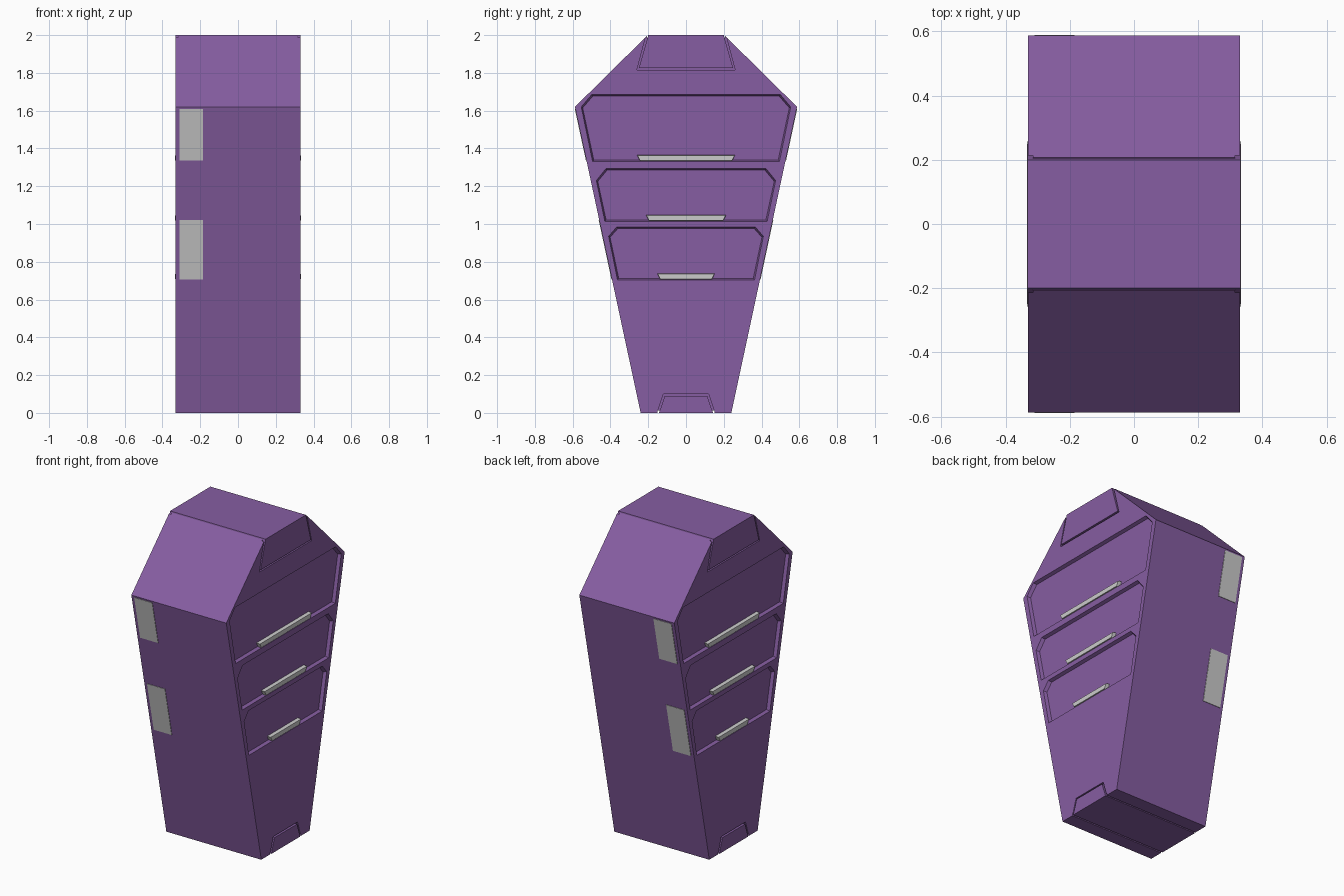
import bpy, bmesh, math
from mathutils import Vector

if "Cube" in bpy.data.objects:
    bpy.data.objects.remove(bpy.data.objects["Cube"])

W = 0.33       # half width of the body
DEPTH = 0.02   # recess depth

purple = bpy.data.materials.new("purple_paint")
purple.diffuse_color = (0.24, 0.11, 0.36, 1)
purple.use_nodes = True
purple.node_tree.nodes["Principled BSDF"].inputs["Base Color"].default_value = purple.diffuse_color


def sym(half):
    """Mirror a half outline (y, z), listed bottom to top, across y = 0."""
    return half + [(-y, z) for y, z in reversed(half)]


def inset(pts, d):
    """Shrink an outline by roughly d towards its centre."""
    zs = [z for _, z in pts]
    zc, zh = (max(zs) + min(zs)) / 2, (max(zs) - min(zs)) / 2
    yh = max(y for y, _ in pts)
    return [(y * (1 - d / yh), zc + (z - zc) * (1 - d / zh)) for y, z in pts]


def loft(name, x0, a, x1, b=None, mat=None):
    """Solid between outline a at x0 and outline b at x1."""
    b = b or a
    bm = bmesh.new()
    va = [bm.verts.new((x0, y, z)) for y, z in a]
    vb = [bm.verts.new((x1, y, z)) for y, z in b]
    bm.faces.new(va)
    bm.faces.new(vb[::-1])
    n = len(a)
    for i in range(n):
        bm.faces.new((va[i], vb[i], vb[(i + 1) % n], va[(i + 1) % n]))
    bmesh.ops.recalc_face_normals(bm, faces=bm.faces)
    me = bpy.data.meshes.new(name)
    bm.to_mesh(me)
    bm.free()
    ob = bpy.data.objects.new(name, me)
    bpy.context.collection.objects.link(ob)
    if mat:
        me.materials.append(mat)
    return ob


def cut(target, cutter):
    cutter.hide_render = True
    mod = target.modifiers.new("cut", 'BOOLEAN')
    mod.operation, mod.solver, mod.object = 'DIFFERENCE', 'EXACT', cutter
    bpy.context.view_layer.objects.active = target
    bpy.ops.object.modifier_apply(modifier=mod.name)
    bpy.data.objects.remove(cutter)


# Cabinet body: tapered hexagonal profile
body = loft("cabinet_body", -W, sym([(0.24, 0), (0.588, 1.62), (0.207, 1.996)]), W, mat=purple)

# Drawer recesses with clipped upper corners, and their pull handles
drawers = [
    ([(0.495, 1.33), (0.555, 1.62), (0.50, 1.685)], 0.26),
    ([(0.43, 1.013), (0.475, 1.23), (0.425, 1.293)], 0.213),
    ([(0.363, 0.703), (0.41, 0.935), (0.367, 0.985)], 0.153),
]
for i, (half, hw) in enumerate(drawers, 1):
    outline = sym(half)
    z = half[0][1]
    grip = sym([(hw - 0.015, z + 0.002), (hw, z + 0.036)])
    for s, side in ((1, "right"), (-1, "left")):
        cut(body, loft("cutter", s * (W + 0.001), outline,
                       s * (W - DEPTH), inset(outline, 0.008)))
        loft(f"drawer_handle_{side}_{i}", s * (W - DEPTH - 0.01), grip,
             s * (W + 0.003), inset(grip, 0.003))

# Crown and foot panels, each outlined by a shallow groove
for name, slot, groove, plug in (
    ("crown_panel", sym([(0.207, 1.985), (0.207, 2.05)]),
     sym([(0.26, 1.815), (0.203, 2.03)]), sym([(0.25, 1.825), (0.20, 2.0)])),
    ("foot_panel", sym([(0.152, -0.05), (0.152, 0.012)]),
     sym([(0.162, -0.03), (0.12, 0.1)]), sym([(0.143, 0.0), (0.112, 0.09)])),
):
    cut(body, loft("cutter", -W - 0.05, slot, W + 0.05))
    for s in (1, -1):
        cut(body, loft("cutter", s * (W + 0.05), groove, s * (W - 0.015)))
    loft(name, -W - 0.002, plug, W + 0.002, mat=purple)


# Hinge plates on the sloped front and back walls
def wall_y(z):
    return 0.24 + (0.588 - 0.24) * z / 1.62


for s, side in ((1, "back"), (-1, "front")):
    for part, z0, z1 in (("upper", 1.335, 1.61), ("lower", 0.705, 1.02)):
        pts = [(s * (wall_y(z) + o), z) for z, o in
               ((z0, -0.01), (z0, 0.003), (z1, 0.003), (z1, -0.01))]
        loft(f"hinge_plate_{side}_{part}", -0.31, pts, -0.185)
